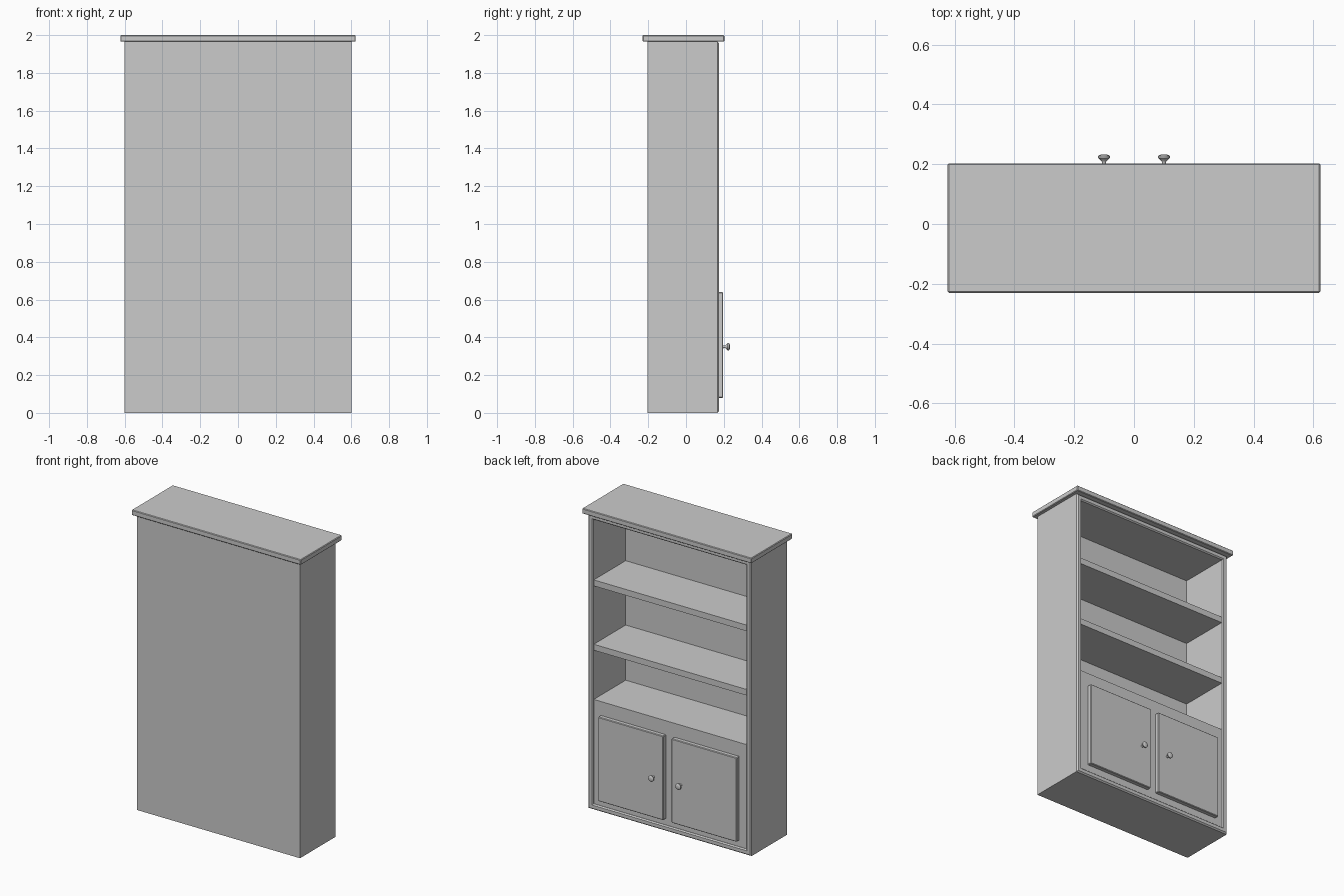
import bpy, bmesh, math

if "Cube" in bpy.data.objects:
    bpy.data.objects.remove(bpy.data.objects["Cube"])


def make(name, bm):
    bmesh.ops.recalc_face_normals(bm, faces=bm.faces[:])
    me = bpy.data.meshes.new(name)
    bm.to_mesh(me)
    bm.free()
    ob = bpy.data.objects.new(name, me)
    bpy.context.collection.objects.link(ob)
    return ob


def loft(name, rings):
    """Skin closed rings of points and cap both ends."""
    bm = bmesh.new()
    rows = [[bm.verts.new(p) for p in ring] for ring in rings]
    n = len(rows[0])
    for a, b in zip(rows, rows[1:]):
        for i in range(n):
            j = (i + 1) % n
            bm.faces.new((a[i], a[j], b[j], b[i]))
    bm.faces.new(rows[0])
    bm.faces.new(rows[-1])
    return make(name, bm)


def box(name, x, y, z, bevel=0):
    ob = loft(name, [[(x[0], v, z[0]), (x[1], v, z[0]),
                      (x[1], v, z[1]), (x[0], v, z[1])] for v in y])
    if bevel:
        m = ob.modifiers.new("edge", 'BEVEL')
        m.width = bevel
        m.segments = 1
    return ob


W, H = 0.6, 1.965


def frame_ring(inset, y):
    a, lo, hi = W - inset, inset, H - inset
    return [(-a, y, lo), (a, y, lo), (a, y, hi), (-a, y, hi)]


# open carcass with chamfered face frame, lofted from back to rim to inner back
loft("carcass", [frame_ring(i, y) for i, y in
                 [(0, -0.205), (0, 0.166), (0.008, 0.175), (0.03, 0.175),
                  (0.037, 0.167), (0.037, -0.17)]])

# top slab
box("top_slab", (-0.623, 0.623), (-0.23, 0.203), (H, 2.0), 0.004)

# shelves
IN = 0.563
for i, z in enumerate((0.73, 1.097, 1.525)):
    box(f"shelf_{i + 1}", (-IN, IN), (-0.17, 0.165), (z - 0.04, z))

# lower cupboard front, doors and turned knobs
box("cupboard_front", (-IN, IN), (0.135, 0.165), (0.037, 0.69))
knob = [(0.009, 0.193), (0.007, 0.2), (0.007, 0.208), (0.012, 0.214),
        (0.02, 0.221), (0.02, 0.227), (0.016, 0.231), (0.006, 0.2325)]
for side, s in (("left", 1), ("right", -1)):
    box(side + "_door", sorted((s * 0.03, s * 0.51)), (0.165, 0.197), (0.08, 0.64), 0.004)
    ob = loft(side + "_knob", [
        [(s * 0.1 + r * math.cos(k * math.tau / 20), y, 0.35 + r * math.sin(k * math.tau / 20))
         for k in range(20)] for r, y in knob])
    bpy.context.view_layer.objects.active = ob
    ob.select_set(True)
    bpy.ops.object.shade_smooth_by_angle(angle=math.radians(40))
    ob.select_set(False)
